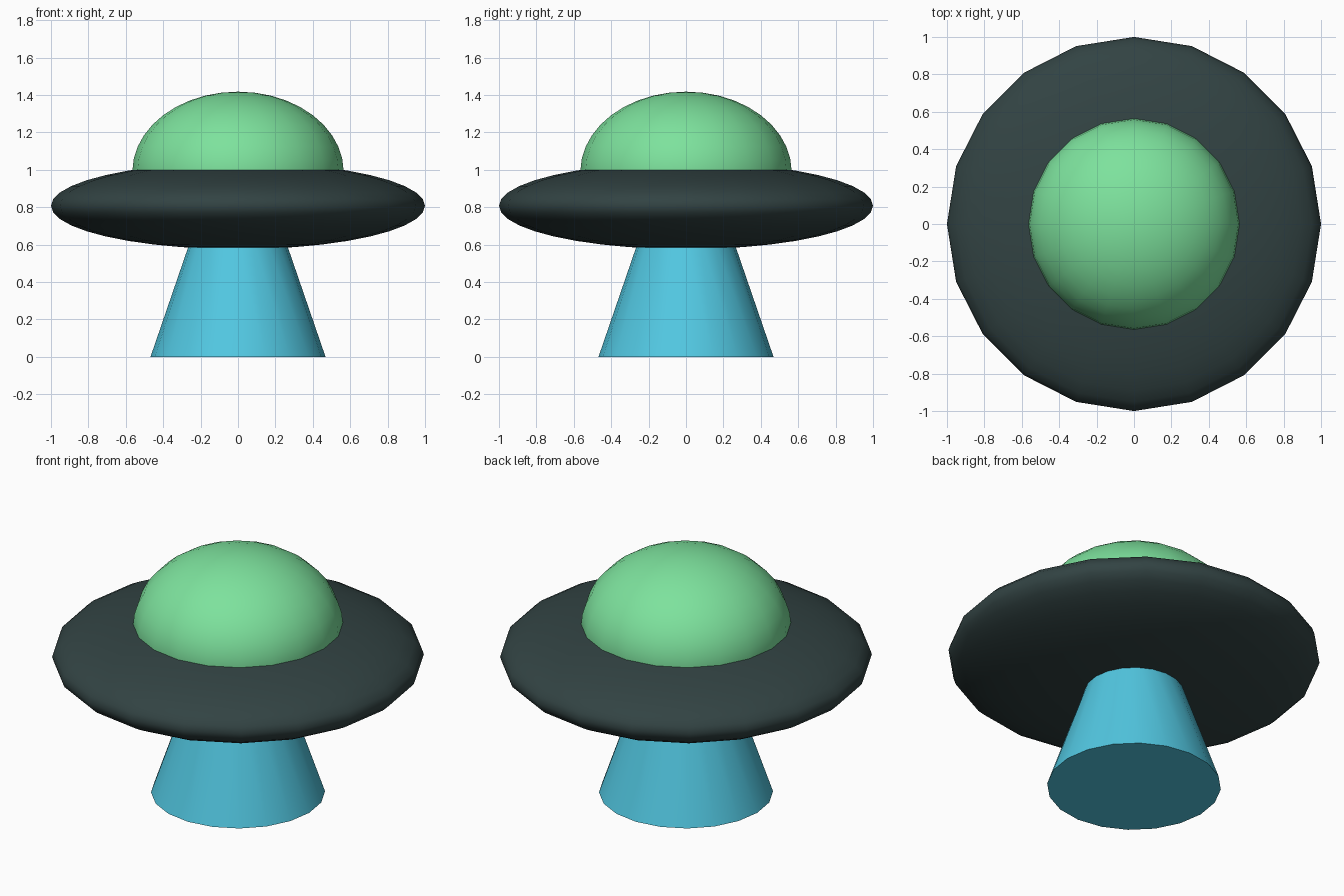
import bpy, bmesh, math
from mathutils import Matrix

if "Cube" in bpy.data.objects:
    bpy.data.objects.remove(bpy.data.objects["Cube"])

SIDES = 20


def material(name, rgb):
    # sRGB 0-255 to linear
    lin = [((c / 255 + 0.055) / 1.055) ** 2.4 for c in rgb]
    m = bpy.data.materials.new(name)
    m.diffuse_color = (*lin, 1)
    m.use_nodes = True
    m.node_tree.nodes["Principled BSDF"].inputs["Base Color"].default_value = m.diffuse_color
    return m


def finish(name, bm, mat):
    bmesh.ops.recalc_face_normals(bm, faces=bm.faces)
    me = bpy.data.meshes.new(name)
    bm.to_mesh(me)
    bm.free()
    me.materials.append(mat)
    ob = bpy.data.objects.new(name, me)
    bpy.context.collection.objects.link(ob)
    bpy.ops.object.select_all(action='DESELECT')
    ob.select_set(True)
    bpy.context.view_layer.objects.active = ob
    bpy.ops.object.shade_smooth_by_angle(angle=math.radians(40))
    return ob


def ellipsoid(name, z, radius, height, mat, cut=None):
    bm = bmesh.new()
    bmesh.ops.create_uvsphere(bm, u_segments=SIDES, v_segments=20, radius=1)
    bmesh.ops.transform(bm, verts=bm.verts,
                        matrix=Matrix.Translation((0, 0, z)) @ Matrix.Diagonal((radius, radius, height, 1)))
    if cut is not None:
        # keep only the part above the cut
        bmesh.ops.bisect_plane(bm, geom=bm.verts[:] + bm.edges[:] + bm.faces[:],
                               plane_co=(0, 0, cut), plane_no=(0, 0, 1), clear_inner=True)
        bmesh.ops.holes_fill(bm, edges=[e for e in bm.edges if e.is_boundary])
    return finish(name, bm, mat)


hull = material("dark slate", (50, 67, 67))
glass = material("light green", (125, 226, 157))
light = material("sky blue", (82, 200, 226))

# Saucer body and dome
ellipsoid("saucer", 0.808, 1.0, 0.232, hull)
ellipsoid("dome", 0.99, 0.565, 0.428, glass, cut=0.95)

# Flared beam under the saucer
bm = bmesh.new()
bmesh.ops.create_cone(bm, cap_ends=True, segments=SIDES, radius1=0.468, radius2=0.248, depth=0.64,
                      matrix=Matrix.Translation((0, 0, 0.32)))
finish("beam", bm, light)
